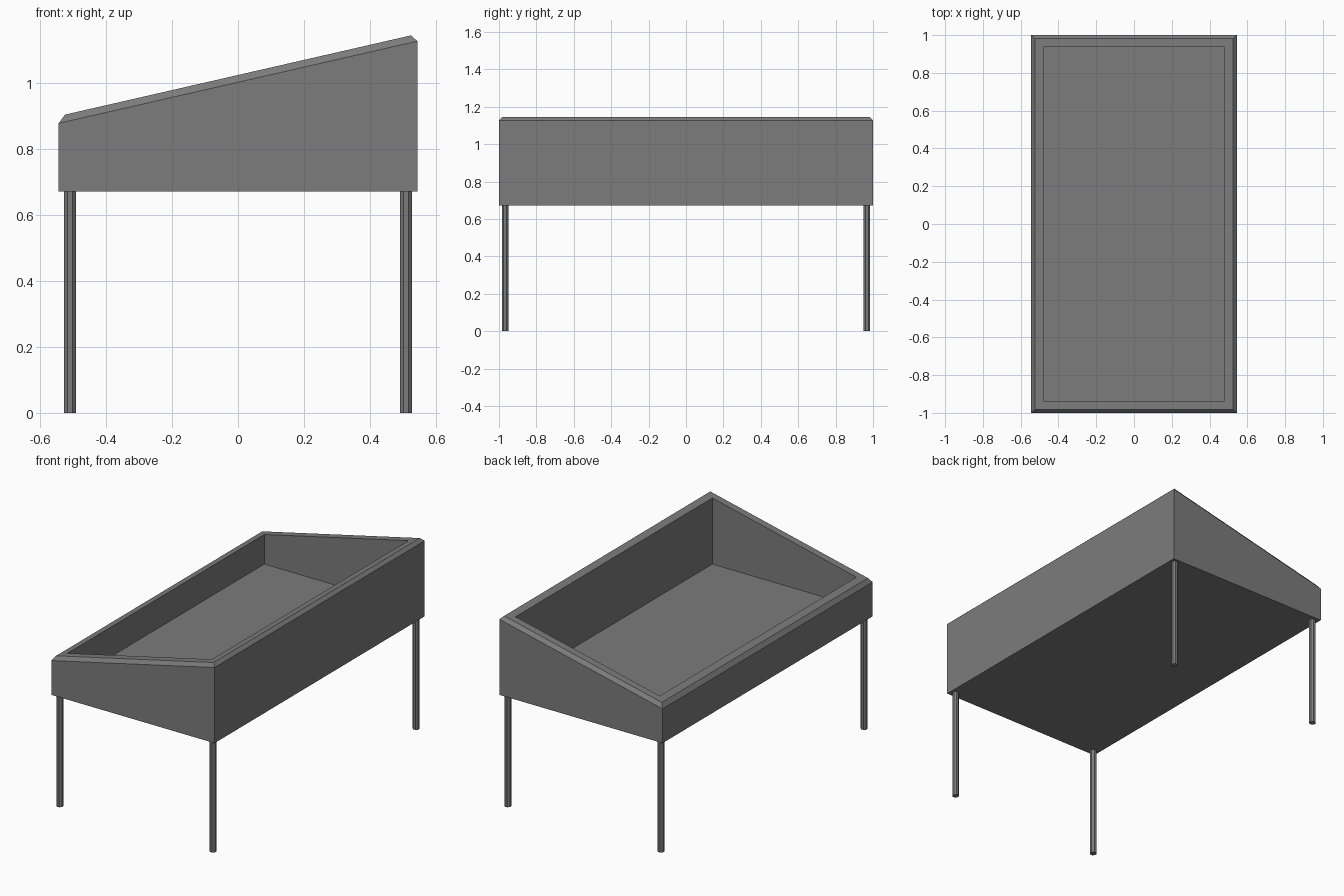
import bpy, bmesh, math

if "Cube" in bpy.data.objects:
    bpy.data.objects.remove(bpy.data.objects["Cube"])

SLOPE = 0.229

# Dark grey for every part
dark = bpy.data.materials.new("dark_grey")
dark.diffuse_color = (0.2, 0.2, 0.2, 1)
dark.use_nodes = True
dark.node_tree.nodes["Principled BSDF"].inputs["Base Color"].default_value = dark.diffuse_color


def ring(bm, hx, hy, z, slope=0.0):
    """Rectangle of four verts, optionally tilted along x."""
    corners = [(-1, -1), (1, -1), (1, 1), (-1, 1)]
    return [bm.verts.new((sx * hx, sy * hy, z + slope * sx * hx)) for sx, sy in corners]


def finish(bm, name):
    bmesh.ops.recalc_face_normals(bm, faces=bm.faces)
    mesh = bpy.data.meshes.new(name)
    bm.to_mesh(mesh)
    bm.free()
    mesh.materials.append(dark)
    obj = bpy.data.objects.new(name, mesh)
    bpy.context.collection.objects.link(obj)
    return obj


# Open tray with sloping, chamfered rim: rings from underside to inner floor
bm = bmesh.new()
rings = [
    ring(bm, 0.544, 1.0, 0.672),
    ring(bm, 0.544, 1.0, 1.003, SLOPE),
    ring(bm, 0.525, 0.981, 1.025, SLOPE),
    ring(bm, 0.480, 0.936, 1.025, SLOPE),
    ring(bm, 0.480, 0.936, 0.737),
]
for a, b in zip(rings, rings[1:]):
    for i in range(4):
        j = (i + 1) % 4
        bm.faces.new((a[i], a[j], b[j], b[i]))
bm.faces.new(rings[0])
bm.faces.new(rings[-1])
finish(bm, "tray")

# Four octagonal legs
LEG_H = 0.672
for side, sx in (("left", -1), ("right", 1)):
    for end, sy in (("front", -1), ("back", 1)):
        bm = bmesh.new()
        bmesh.ops.create_cone(bm, cap_ends=True, segments=8, radius1=0.0195,
                              radius2=0.0195, depth=LEG_H)
        leg = finish(bm, f"{end}_{side}_leg")
        leg.location = (sx * 0.51, sy * 0.967, LEG_H / 2)
        leg.rotation_euler.z = math.pi / 8
